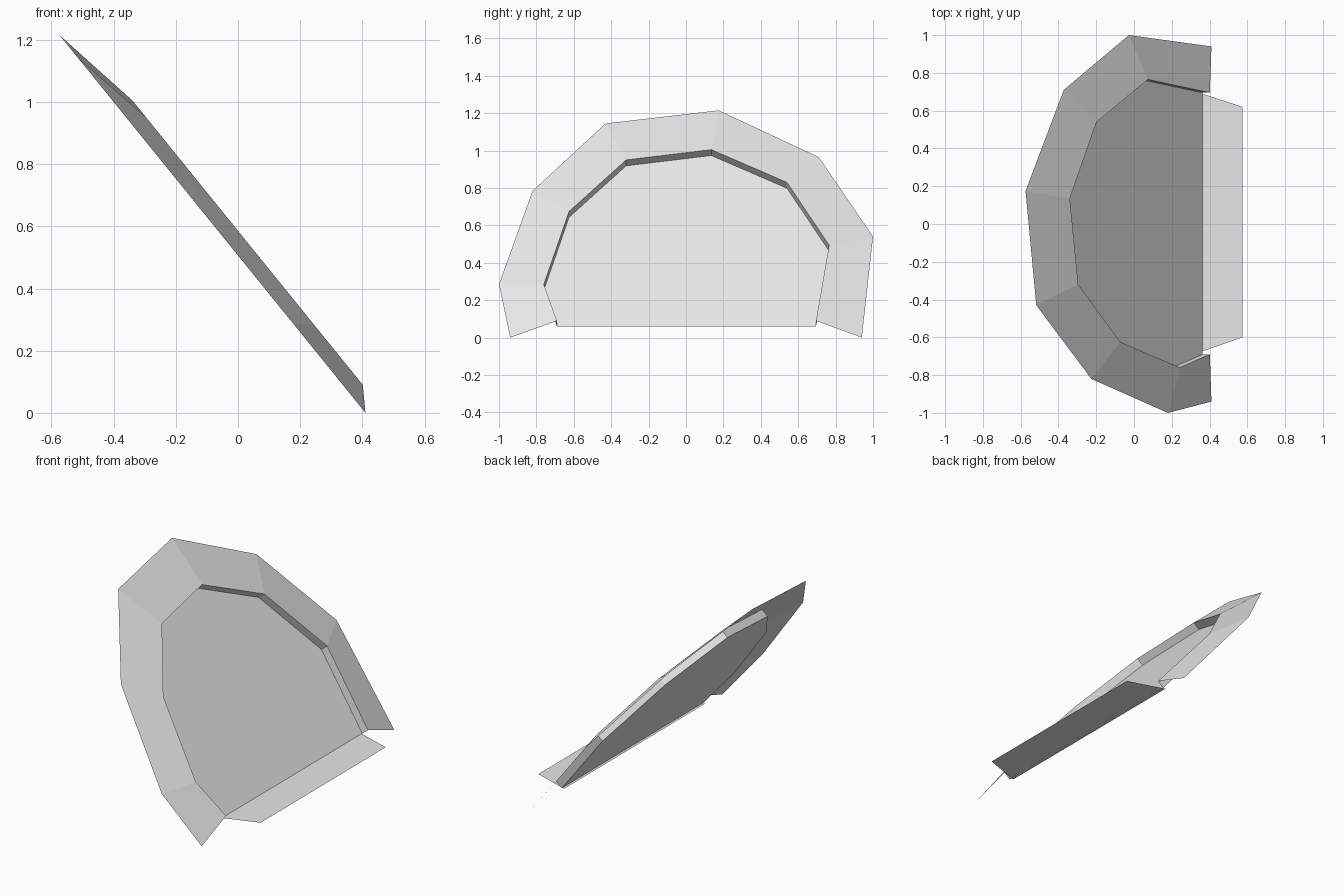
import bpy
import bmesh
from mathutils import Vector

cube = bpy.data.objects.get("Cube")
if cube:
    bpy.data.objects.remove(cube, do_unlink=True)

# One plain grey for everything
grey = bpy.data.materials.new("light_grey")
grey.use_nodes = True
grey.diffuse_color = (0.8, 0.8, 0.8, 1)
grey.node_tree.nodes["Principled BSDF"].inputs["Base Color"].default_value = (0.8, 0.8, 0.8, 1)

SLOPE = 0.81                                # lean of the base plane
NORMAL = Vector((1, 0, SLOPE)).normalized()
DEPTH = 0.05                                # height of the rim above the panel


def on_plane(y, z):
    return Vector((0.41 - SLOPE * z, y, z))


def make_object(name, faces):
    bm = bmesh.new()
    for face in faces:
        bm.faces.new([bm.verts.new(p) for p in face])
    bmesh.ops.remove_doubles(bm, verts=bm.verts, dist=0.0005)
    mesh = bpy.data.meshes.new(name)
    bm.to_mesh(mesh)
    bm.free()
    mesh.materials.append(grey)
    obj = bpy.data.objects.new(name, mesh)
    bpy.context.collection.objects.link(obj)
    return obj


def strip(a, b):
    return [(a[i], a[i + 1], b[i + 1], b[i]) for i in range(len(a) - 1)]


# Outlines as (y, z), running from one foot over the top to the other
outer_outline = [(-0.94, 0), (-1, 0.285), (-0.82, 0.785), (-0.43, 1.145),
                 (0.175, 1.215), (0.71, 0.965), (1, 0.54), (0.94, 0)]
rim_outline = [(-0.69, 0.09), (-0.76, 0.285), (-0.625, 0.675), (-0.32, 0.95),
               (0.135, 1.005), (0.54, 0.83), (0.765, 0.495), (0.695, 0.09)]

outer = [on_plane(y, z) for y, z in outer_outline]
inner = [on_plane(y, z - DEPTH * NORMAL.z) for y, z in rim_outline]
rim = [p + NORMAL * DEPTH for p in inner]

# Sloping frame, the wall inside it, and the sunken panel
make_object("frame", strip(outer, rim))
make_object("inner_wall", strip(rim, inner))
make_object("panel", [inner])

# Flat lip along the bottom of the panel
make_object("bottom_lip", [[Vector((x, y, 0.06)) for x, y in
                            [(0.345, -0.68), (0.575, -0.6), (0.575, 0.62), (0.345, 0.695)]]])
